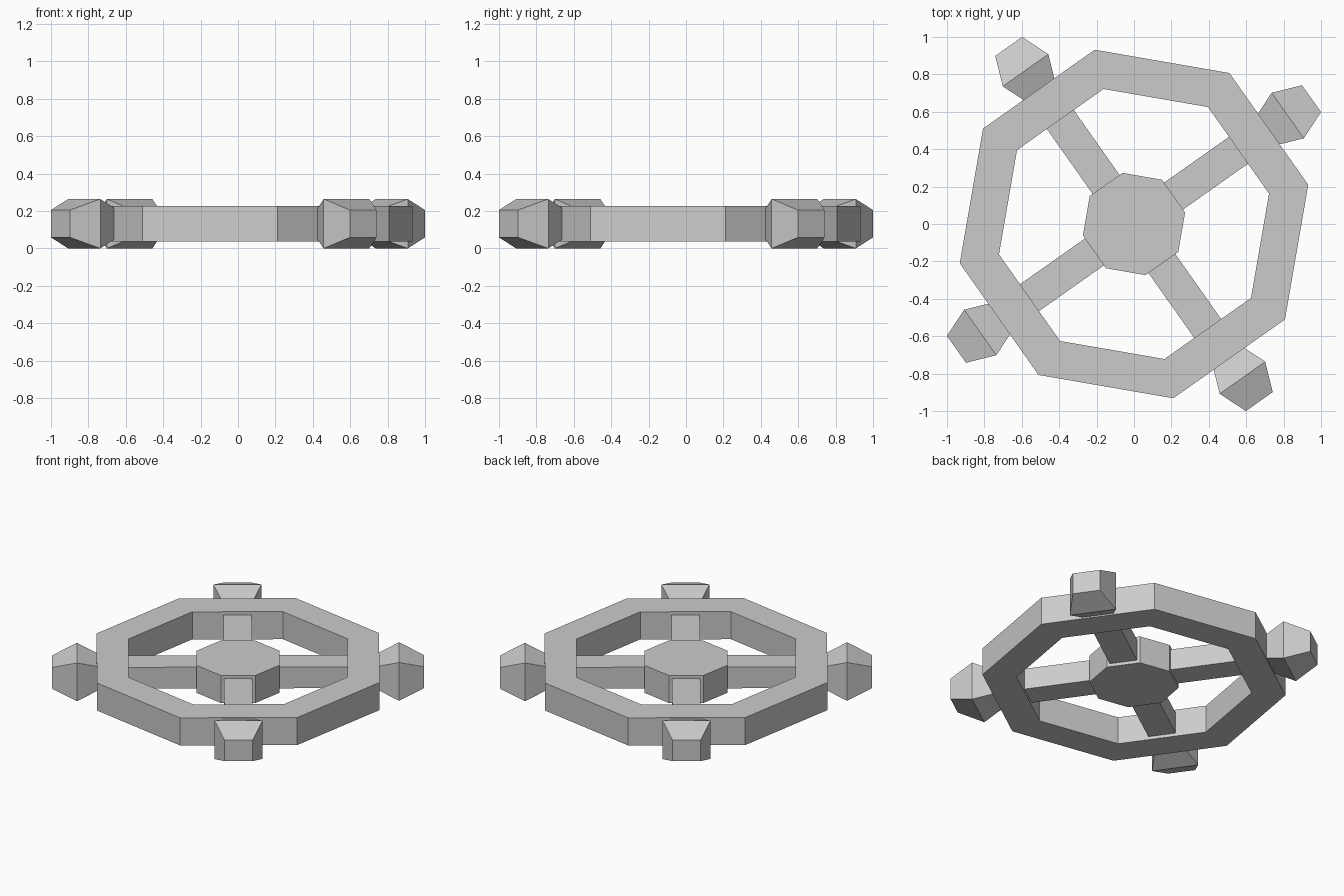
import bpy
import bmesh
from math import cos, sin, radians, pi
from mathutils import Matrix

cube = bpy.data.objects.get("Cube")
if cube:
    bpy.data.objects.remove(cube, do_unlink=True)

MID = 0.132           # height of the wheel's middle plane
HALF = 0.095          # half thickness of ring and hub
TURN = radians(12.7)  # turn of the octagon corners
SPOKE = TURN + pi / 8  # first spoke, square to an octagon side

grey = bpy.data.materials.new("plain grey")
grey.use_nodes = True
grey.diffuse_color = (0.6, 0.6, 0.6, 1)
grey.node_tree.nodes["Principled BSDF"].inputs["Base Color"].default_value = (0.6, 0.6, 0.6, 1)


def add_object(name, bm):
    bmesh.ops.recalc_face_normals(bm, faces=bm.faces)
    mesh = bpy.data.meshes.new(name)
    bm.to_mesh(mesh)
    bm.free()
    mesh.materials.append(grey)
    obj = bpy.data.objects.new(name, mesh)
    bpy.context.collection.objects.link(obj)
    return obj


def octagon(bm, radius, z):
    angles = [TURN + i * pi / 4 for i in range(8)]
    return [bm.verts.new((radius * cos(a), radius * sin(a), z)) for a in angles]


def bridge(bm, a, b):
    n = len(a)
    for i in range(n):
        j = (i + 1) % n
        bm.faces.new((a[i], a[j], b[j], b[i]))


def loft(name, stations, angle):
    """Rectangular sections (distance, half width, half height) along a spoke."""
    bm = bmesh.new()
    loops = [[bm.verts.new((r, sy * w, sz * h))
              for sy, sz in ((-1, -1), (1, -1), (1, 1), (-1, 1))]
             for r, w, h in stations]
    for a, b in zip(loops, loops[1:]):
        bridge(bm, a, b)
    bm.faces.new(loops[0])
    bm.faces.new(loops[-1])
    bm.transform(Matrix.Translation((0, 0, MID)) @ Matrix.Rotation(angle, 4, "Z"))
    return add_object(name, bm)


# Rim: octagonal band with a square section
bm = bmesh.new()
section = [octagon(bm, r, MID + s * HALF)
           for r, s in ((0.955, -1), (0.955, 1), (0.74, 1), (0.74, -1))]
for k in range(4):
    bridge(bm, section[k], section[(k + 1) % 4])
add_object("rim", bm)

# Hub: solid octagon
bm = bmesh.new()
low = octagon(bm, 0.28, MID - HALF)
high = octagon(bm, 0.28, MID + HALF)
bridge(bm, low, high)
bm.faces.new(low)
bm.faces.new(high)
add_object("hub", bm)

# Spokes and their flared handles outside the rim
for i in range(4):
    angle = SPOKE + i * pi / 2
    loft(f"spoke_{i + 1}", [(0.2, 0.088, 0.073), (0.8, 0.088, 0.073)], angle)
    loft(f"handle_{i + 1}",
         [(0.8, 0.088, 0.073), (0.85, 0.088, 0.073),
          (1.006, 0.149, 0.132), (1.162, 0.088, 0.073)], angle)
